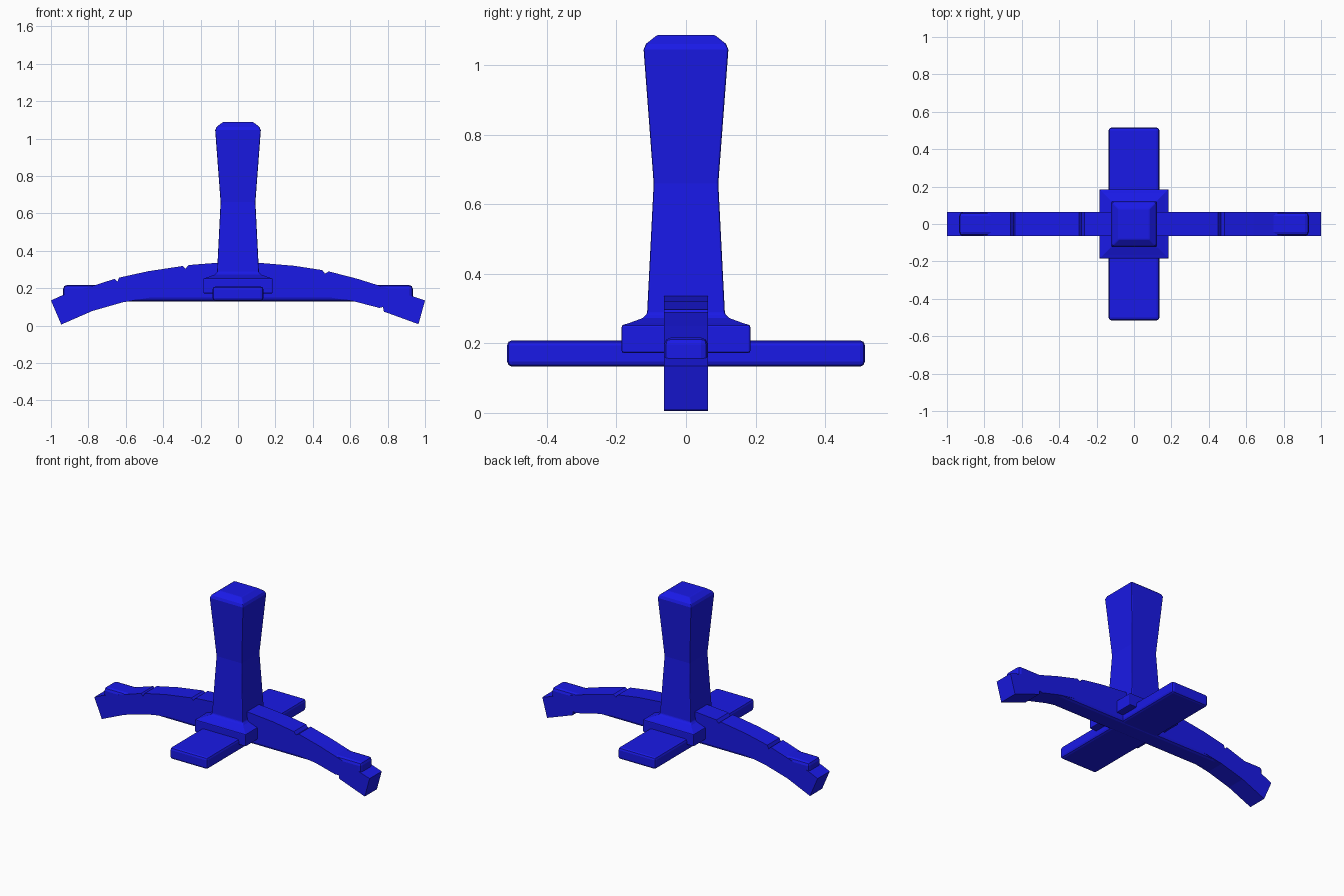
import bpy, bmesh

if "Cube" in bpy.data.objects:
    bpy.data.objects.remove(bpy.data.objects["Cube"])

blue = bpy.data.materials.new("blue_paint")
blue.diffuse_color = (0.01, 0.01, 0.8, 1)
blue.use_nodes = True
blue.node_tree.nodes["Principled BSDF"].inputs["Base Color"].default_value = blue.diffuse_color


def finish(name, bm, bevel=0.0):
    bmesh.ops.recalc_face_normals(bm, faces=bm.faces)
    mesh = bpy.data.meshes.new(name)
    bm.to_mesh(mesh)
    bm.free()
    mesh.materials.append(blue)
    ob = bpy.data.objects.new(name, mesh)
    bpy.context.collection.objects.link(ob)
    if bevel:
        mod = ob.modifiers.new("bevel", 'BEVEL')
        mod.width = bevel
        mod.segments = 2
        mod.limit_method = 'ANGLE'
        mod.angle_limit = 0.6
    return ob


def box(name, hx, hy, z0, z1, bevel):
    bm = bmesh.new()
    bmesh.ops.create_cube(bm, size=1)
    for v in bm.verts:
        v.co = (v.co.x * 2 * hx, v.co.y * 2 * hy, z0 + (v.co.z + 0.5) * (z1 - z0))
    return finish(name, bm, bevel)


def square_loft(name, sections, bevel):
    bm = bmesh.new()
    rings = [[bm.verts.new((sx * h, sy * h, z))
              for sx, sy in ((-1, -1), (1, -1), (1, 1), (-1, 1))]
             for h, z in sections]
    for a, b in zip(rings, rings[1:]):
        for i in range(4):
            j = (i + 1) % 4
            bm.faces.new((a[i], a[j], b[j], b[i]))
    bm.faces.new(rings[0])
    bm.faces.new(rings[-1])
    return finish(name, bm, bevel)


# Square post that narrows at the middle, with a flared foot and chamfered top
square_loft("post", [(0.185, 0.173), (0.185, 0.252), (0.165, 0.258), (0.124, 0.273),
                     (0.112, 0.285), (0.093, 0.66), (0.122, 1.045),
                     (0.115, 1.062), (0.082, 1.088)], 0.005)

# Crossed planks
box("long_plank", 0.935, 0.063, 0.13, 0.217, 0.02)
box("cross_plank", 0.136, 0.515, 0.133, 0.209, 0.015)

# Arched beam profile (x, z): top edge with chipped notches, then underside
top = [(-1, .135), (-.94, .162), (-.8, .205), (-.66, .25), (-.645, .235), (-.635, .257),
       (-.48, .291), (-.295, .319), (-.28, .305), (-.265, .324), (-.1, .337), (.1, .337),
       (.3, .32), (.45, .297), (.465, .278), (.485, .29), (.64, .25), (.8, .2), (1, .135)]
under = [(.965, .008), (.78, .075), (.775, .10), (.755, .095), (.62, .13), (.3, .182), (0, .195),
         (-.3, .18), (-.62, .124), (-.78, .078), (-.945, .006)]
bm = bmesh.new()
face = bm.faces.new([bm.verts.new((x, -0.063, z)) for x, z in top + under])
side = bmesh.ops.extrude_face_region(bm, geom=[face])["geom"]
for v in side:
    if isinstance(v, bmesh.types.BMVert):
        v.co.y = 0.063
if not any(len(f.verts) == len(top + under) and f.calc_center_median().y < 0 for f in bm.faces):
    bm.faces.new([v for v in face.verts])
finish("arched_beam", bm)
